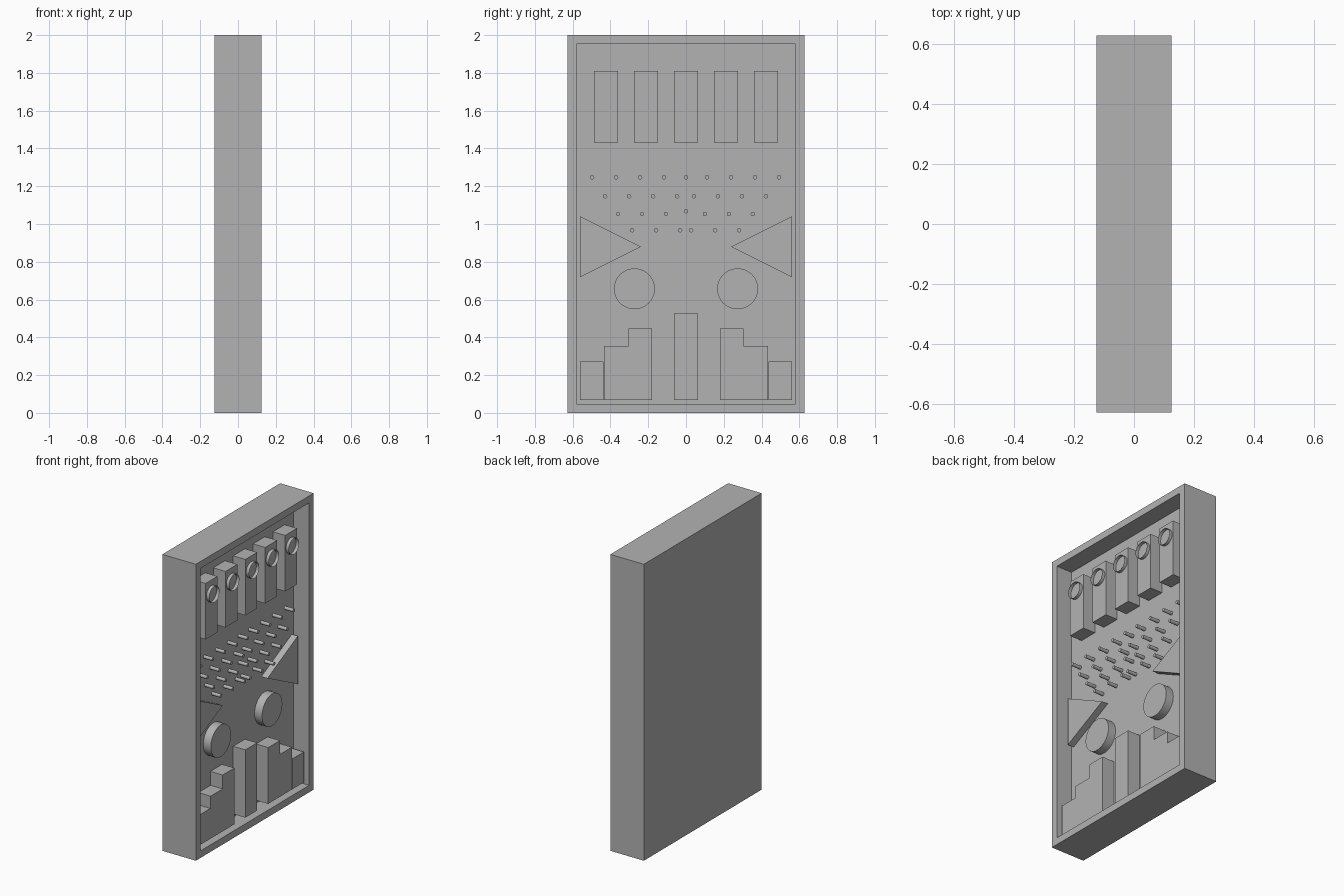
import bpy, bmesh, math
from mathutils import Matrix, Vector

if "Cube" in bpy.data.objects:
    bpy.data.objects.remove(bpy.data.objects["Cube"])

FLOOR = 0.008      # recessed panel
BLOCK = 0.099      # front of the tall blocks
SINK = 0.004       # overlap into the panel

grey = bpy.data.materials.new("plain_grey")
grey.diffuse_color = (0.45, 0.45, 0.45, 1)
grey.use_nodes = True
grey.node_tree.nodes["Principled BSDF"].inputs["Base Color"].default_value = grey.diffuse_color


def finish(bm, name, smooth=False):
    bmesh.ops.recalc_face_normals(bm, faces=bm.faces)
    me = bpy.data.meshes.new(name)
    bm.to_mesh(me)
    bm.free()
    me.materials.append(grey)
    ob = bpy.data.objects.new(name, me)
    bpy.context.collection.objects.link(ob)
    if smooth:
        bpy.ops.object.select_all(action='DESELECT')
        ob.select_set(True)
        bpy.context.view_layer.objects.active = ob
        bpy.ops.object.shade_smooth_by_angle(angle=math.radians(35))
    return ob


def plate(name, outline, front):
    """Extrude a (y, z) outline from the panel out to x = front."""
    bm = bmesh.new()
    face = bm.faces.new([bm.verts.new((FLOOR - SINK, y, z)) for y, z in outline])
    ext = bmesh.ops.extrude_face_region(bm, geom=[face])
    verts = [v for v in ext["geom"] if isinstance(v, bmesh.types.BMVert)]
    bmesh.ops.translate(bm, verts=verts, vec=Vector((front - FLOOR + SINK, 0, 0)))
    return finish(bm, name)


def rect(y0, y1, z0, z1):
    return [(y0, z0), (y1, z0), (y1, z1), (y0, z1)]


def disc(name, y, z, r, x0, x1, sides, caps=True):
    """Cylinder along x."""
    bm = bmesh.new()
    m = Matrix.Translation(((x0 + x1) / 2, y, z)) @ Matrix.Rotation(math.pi / 2, 4, 'Y')
    bmesh.ops.create_cone(bm, cap_ends=caps, segments=sides, radius1=r,
                          radius2=r, depth=x1 - x0, matrix=m)
    return finish(bm, name, True)


# Case: box with a recessed right side
bm = bmesh.new()
bmesh.ops.create_cube(bm, size=1, matrix=Matrix.Translation((0, 0, 1))
                      @ Matrix.Diagonal((0.25, 1.256, 2.0, 1)))
side = max(bm.faces, key=lambda f: f.calc_center_median().x)
bmesh.ops.inset_region(bm, faces=[side], thickness=0.067)
ext = bmesh.ops.extrude_face_region(bm, geom=[side])
bmesh.ops.delete(bm, geom=[side], context='FACES_ONLY')
for v in ext["geom"]:
    if isinstance(v, bmesh.types.BMVert):
        v.co.x = FLOOR
finish(bm, "case")

# Row of upper blocks, each with a round open collar
for i in range(5):
    y = (i - 2) * 0.212
    plate("upper_block", rect(y - 0.063, y + 0.063, 1.432, 1.81), BLOCK)
    disc("collar", y, 1.718, 0.054, BLOCK - 0.001, 0.121, 32, caps=False)

# Rows of pegs: left start, right start, count per half, height
for left, right, count, z in [(-0.497, 0.111, 4, 1.247), (-0.428, 0.042, 4, 1.147),
                              (-0.36, 0.10, 3, 1.053), (-0.285, 0.027, 3, 0.967)]:
    for start in (left, right):
        for i in range(count):
            disc("peg", start + i * 0.127, z, 0.0115, FLOOR - SINK, 0.074, 16)
for z in (1.247, 1.068):
    disc("middle_peg", 0, z, 0.0115, FLOOR - SINK, 0.074, 16)

# Mirrored wedges, round bumpers and lower stepped blocks
for s in (-1, 1):
    plate("wedge", [(s * 0.562, 0.718), (s * 0.562, 1.042), (s * 0.238, 0.88)], 0.053)
    disc("bumper", s * 0.273, 0.657, 0.108, FLOOR - SINK, 0.064, 48)
    plate("stepped_block", [(s * y, z) for y, z in
                            [(0.18, 0.068), (0.433, 0.068), (0.433, 0.354),
                             (0.305, 0.354), (0.305, 0.448), (0.18, 0.448)]], BLOCK)
    plate("outer_block", rect(*sorted((s * 0.437, s * 0.562)), 0.068, 0.273), BLOCK)

plate("centre_block", rect(-0.063, 0.063, 0.068, 0.525), BLOCK)
